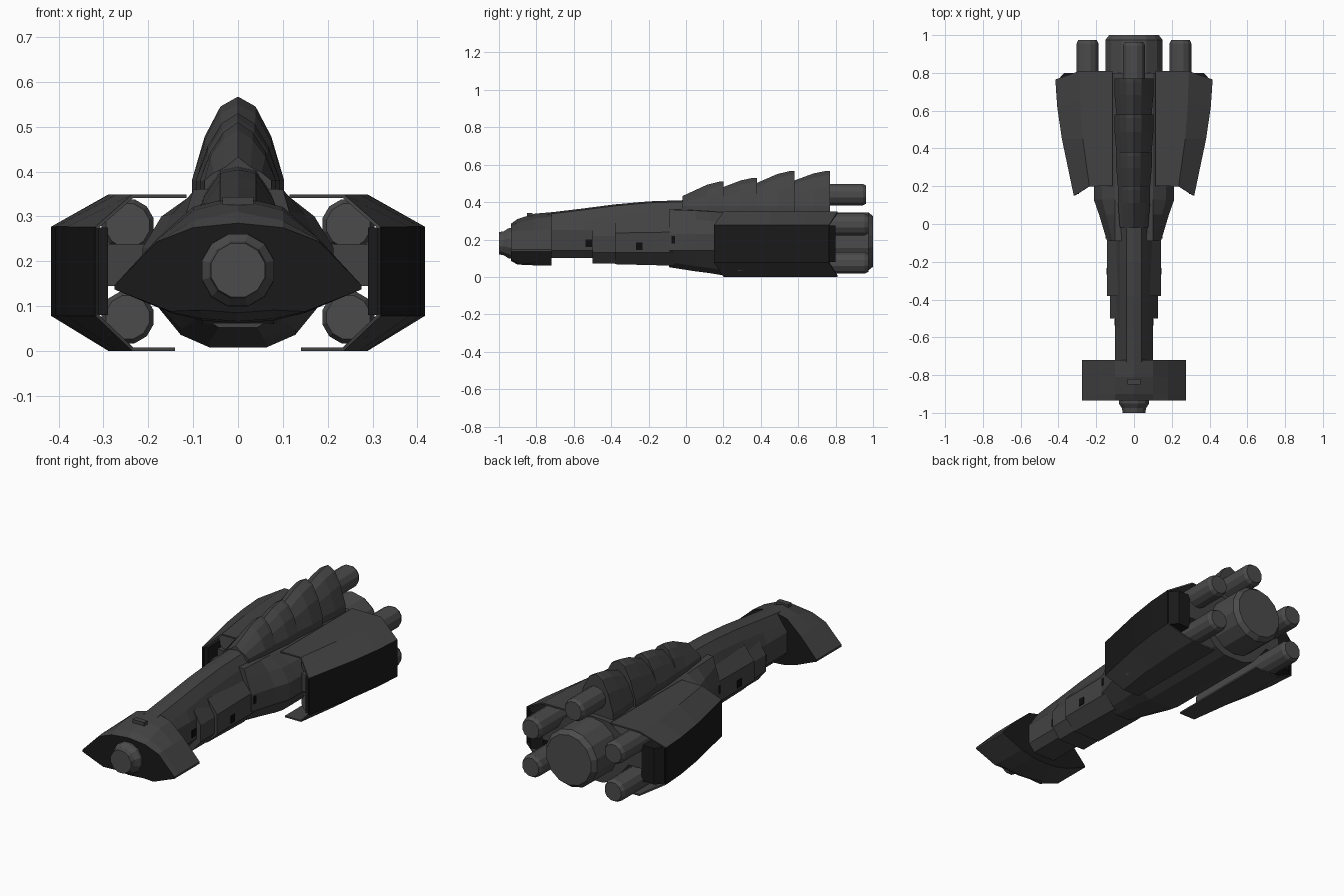
import bpy, bmesh, math
from mathutils import Matrix

if "Cube" in bpy.data.objects:
    bpy.data.objects.remove(bpy.data.objects["Cube"])


def material(name, v):
    m = bpy.data.materials.new(name)
    m.diffuse_color = (v, v, v, 1)
    m.use_nodes = True
    m.node_tree.nodes["Principled BSDF"].inputs["Base Color"].default_value = m.diffuse_color
    return m


HULL = material("hull grey", 0.055)
ENGINE = material("engine grey", 0.07)
DARK = material("dark panel", 0.010)
BLACK = material("black opening", 0.004)


def make(name, bm, *mats):
    bmesh.ops.recalc_face_normals(bm, faces=bm.faces)
    me = bpy.data.meshes.new(name)
    bm.to_mesh(me)
    bm.free()
    for m in mats:
        me.materials.append(m)
    ob = bpy.data.objects.new(name, me)
    bpy.context.collection.objects.link(ob)
    return ob


def ring(half):
    """Mirror a half outline (top centre to bottom centre) into a full ring."""
    return half + [(-x, z) for x, z in reversed(half) if x > 0]


def loft(name, stations, *mats, rule=None):
    """Skin closed cross-sections [(y, half outline)] along y."""
    bm = bmesh.new()
    rows = [[bm.verts.new((x, y, z)) for x, z in ring(h)] for y, h in stations]
    n = len(rows[0])
    for a, b in zip(rows, rows[1:]):
        for i in range(n):
            bm.faces.new((a[i], a[(i + 1) % n], b[(i + 1) % n], b[i]))
    bm.faces.new(rows[0])
    bm.faces.new(rows[-1])
    bm.normal_update()
    bmesh.ops.recalc_face_normals(bm, faces=bm.faces)
    if rule:
        for f in bm.faces:
            f.material_index = rule(f)
    return make(name, bm, *mats)


def box(name, x0, x1, y0, y1, z0, z1, mat):
    bm = bmesh.new()
    m = Matrix.Translation(((x0 + x1) / 2, (y0 + y1) / 2, (z0 + z1) / 2)) @ \
        Matrix.Diagonal((abs(x1 - x0), y1 - y0, z1 - z0, 1))
    bmesh.ops.create_cube(bm, size=1, matrix=m)
    return make(name, bm, mat)


def tube(name, x, z, profile, sides, mat):
    """Round body along y from (y, radius) pairs."""
    bm = bmesh.new()
    rows = [[bm.verts.new((x + r * math.cos(2 * math.pi * (i + .5) / sides), y,
                           z + r * math.sin(2 * math.pi * (i + .5) / sides)))
             for i in range(sides)] for y, r in profile]
    for a, b in zip(rows, rows[1:]):
        for i in range(sides):
            j = (i + 1) % sides
            bm.faces.new((a[i], a[j], b[j], b[i]))
    bm.faces.new(rows[0])
    bm.faces.new(rows[-1])
    return make(name, bm, mat)


# Hammer-shaped head with dark front and back faces
def head(top, s, low):
    return [(0, top), (.1, top - .025 * s), (.18, .24 + .01 * s), (.275, .147),
            (.275, .137), (.15, .09 - .005 * s), (.08, low + .006), (0, low)]


loft("head", [(-.935, head(.285, .4, .085)), (-.90, head(.31, .8, .066)),
              (-.81, head(.338, 1, .062)), (-.72, head(.346, 1, .062))],
     HULL, DARK, rule=lambda f: int(abs(f.normal.y) > .7))
tube("nose", 0, .18, [(-.90, .085), (-.95, .083), (-.975, .066), (-1.0, .062)], 12, ENGINE)
box("head_hatch", -.035, .035, -.85, -.82, .325, .343, HULL)

# Long neck, rising toward the rear
def neck(top, w, low):
    return [(0, top), (.04, top - .008), (.075, top - .06), (w, .25),
            (w, .14), (.065, low), (0, low)]


loft("neck", [(-.75, neck(.342, .1, .10)), (-.55, neck(.366, .1, .10)),
              (-.38, neck(.388, .105, .10)), (-.2, neck(.404, .11, .09)),
              (-.02, neck(.410, .115, .07))], HULL)

# Stepped collars around the neck
def collar(w, top, low):
    return [(0, top), (.085, top), (w, top - .07), (w, .13), (.08, low), (0, low)]


loft("front_collar", [(-.50, collar(.127, .29, .072)), (-.37, collar(.127, .29, .072))], HULL)
loft("rear_collar", [(-.38, collar(.142, .305, .068)), (-.06, collar(.142, .31, .060))], HULL)

# Rear hull, widening behind the neck
def hull(w, top, low):
    return [(0, top), (.1, top - .005), (w * .8, top - .055), (w, .23), (w, .14),
            (w * .6, low + .028), (w * .3, low), (0, low)]


loft("rear_hull", [(-.09, hull(.143, .365, .052)), (.05, hull(.185, .36, .03)),
                   (.13, hull(.213, .355, .02)), (.2, hull(.213, .35, .008)),
                   (.80, hull(.213, .35, .008))], HULL)

# Overlapping dorsal fin plates
def fin(top, w, low):
    return [(0, top), (w * .38, top - .022), (w * .72, top * .6 + low * .4),
            (w, low + .035), (w, low), (0, low)]


plates = [(-.02, .20, .432, .510, .085), (.17, .38, .470, .530, .094),
          (.35, .58, .490, .567, .103), (.55, .77, .505, .567, .103)]
for i, (y0, y1, t0, t1, w) in enumerate(plates):
    ym, tm = y0 + (y1 - y0) * .6, t0 + (t1 - t0) * .78
    loft(f"fin_plate_{i + 1}", [(y0, fin(t0, w * .88, .345)), (ym, fin(tm, w, .345)),
                                (y1 - .02, fin(t1, w, .345)), (y1, fin(t1, w, .345))], HULL)

# Wrap-around side armour: C-shaped shells with a dark outer panel
for side, sx in (("right", 1), ("left", -1)):
    bm = bmesh.new()
    rows = []
    for yi, yk, yo, xk, xo in ((.20, .20, .15, .235, .315), (.45, .45, .45, .27, .378),
                               (.65, .65, .62, .285, .403), (.81, .81, .765, .288, .413)):
        pts = [(.115, yi, .345), (xk, yk, .345), (xo, yo, .275),
               (xo, yo, .08), (xk, yk, .004), (.14, yi, .004)]
        rows.append([bm.verts.new((sx * x, y, z)) for x, y, z in pts])
    for a, b in zip(rows, rows[1:]):
        for i in range(5):
            f = bm.faces.new((a[i], a[i + 1], b[i + 1], b[i]))
            f.material_index = int(i == 2)
    shell = make(f"{side}_armour", bm, HULL, DARK)
    mod = shell.modifiers.new("thickness", "SOLIDIFY")
    mod.thickness = .008
    mod.offset = 0
    # inner backing wall and pylon joining armour to hull
    bm = bmesh.new()
    v = [bm.verts.new((sx * x, y, z)) for z in (.08, .275)
         for x, y in ((.29, .16), (.315, .16), (.405, .76), (.37, .80), (.295, .80))]
    bm.faces.new(v[:5])
    bm.faces.new(v[5:])
    for i in range(5):
        j = (i + 1) % 5
        bm.faces.new((v[i], v[j], v[5 + j], v[5 + i]))
    make(f"{side}_armour_core", bm, DARK)
    box(f"{side}_pylon", sx * .15, sx * .31, .24, .80, .145, .238, HULL)
    # paired outer engines
    for level, z in (("upper", .28), ("lower", .075)):
        tube(f"{side}_{level}_engine", sx * .246, z,
             [(.26, .05), (.28, .06), (.955, .06), (.975, .05)], 12, ENGINE)
    # small dark openings along the flank
    for k, (x, y, z) in enumerate(((.101, -.52, .18), (.143, -.25, .165), (.149, -.06, .20))):
        box(f"{side}_opening_{k + 1}", sx * (x - .004), sx * (x + .003),
            y - .018, y + .018, z - .02, z + .02, BLACK)

# Central and dorsal engines
tube("main_engine", 0, .19, [(.70, .155), (.975, .155), (1.0, .135)], 14, ENGINE)
tube("dorsal_engine", 0, .44, [(.60, .06), (.945, .06), (.963, .05)], 12, ENGINE)
